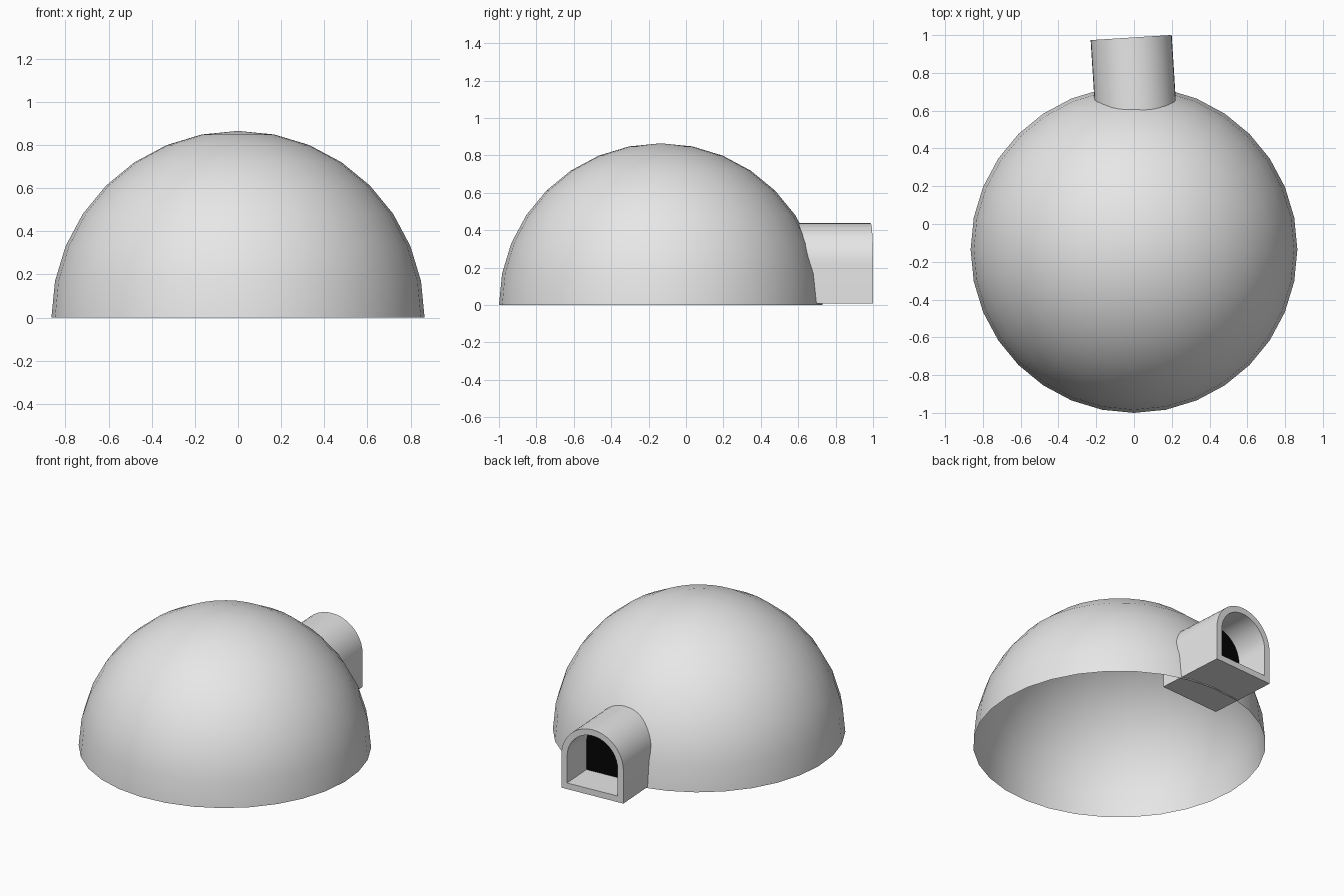
import bpy
import bmesh
import math
from mathutils import Matrix, Vector

if "Cube" in bpy.data.objects:
    bpy.data.objects.remove(bpy.data.objects["Cube"], do_unlink=True)


def make_material(name, value):
    mat = bpy.data.materials.new(name)
    mat.use_nodes = True
    colour = (value, value, value, 1)
    mat.diffuse_color = colour
    mat.node_tree.nodes["Principled BSDF"].inputs["Base Color"].default_value = colour
    return mat


def make_object(name, bm, materials):
    mesh = bpy.data.meshes.new(name)
    bm.to_mesh(mesh)
    bm.free()
    obj = bpy.data.objects.new(name, mesh)
    bpy.context.collection.objects.link(obj)
    for mat in materials:
        mesh.materials.append(mat)
    bpy.ops.object.select_all(action="DESELECT")
    obj.select_set(True)
    bpy.context.view_layer.objects.active = obj
    bpy.ops.object.shade_smooth_by_angle(angle=math.radians(30))
    return obj


grey = make_material("light_grey", 0.8)
black = make_material("black", 0.001)

# Dome: open upper half of a sphere
RADIUS = 0.865
bm = bmesh.new()
bmesh.ops.create_uvsphere(bm, u_segments=32, v_segments=16, radius=RADIUS)
bmesh.ops.delete(bm, geom=[v for v in bm.verts if v.co.z < -0.01], context="VERTS")
bmesh.ops.translate(bm, verts=bm.verts, vec=(0, RADIUS - 1, 0))
make_object("dome", bm, [grey])

# Entrance tunnel: arched block with a recessed dark doorway
HALF_WIDTH = 0.215
WALL = 0.04
LENGTH = 0.46
RECESS = 0.22
ARCH_STEPS = 20


def arch_loop(bm, inset, y):
    """Ring of vertices: two floor corners, then a half circle on top."""
    r = HALF_WIDTH - inset
    points = [(-r, inset), (r, inset)]
    for i in range(ARCH_STEPS + 1):
        a = math.pi * i / ARCH_STEPS
        points.append((r * math.cos(a), HALF_WIDTH + r * math.sin(a)))
    return [bm.verts.new((x, y, z)) for x, z in points]


bm = bmesh.new()
loops = [arch_loop(bm, 0, -LENGTH), arch_loop(bm, 0, 0),
         arch_loop(bm, WALL, 0), arch_loop(bm, WALL, -RECESS)]
for a, b in zip(loops, loops[1:]):
    for i in range(len(a)):
        j = (i + 1) % len(a)
        bm.faces.new((a[i], a[j], b[j], b[i]))
bm.faces.new(loops[0])
doorway = bm.faces.new(loops[-1])
doorway.material_index = 1
bmesh.ops.recalc_face_normals(bm, faces=bm.faces)
bm.transform(Matrix.Translation(Vector((-0.015, 0.987, 0.008)))
             @ Matrix.Rotation(math.radians(3.6), 4, "Z"))
make_object("entrance_tunnel", bm, [grey, black])
